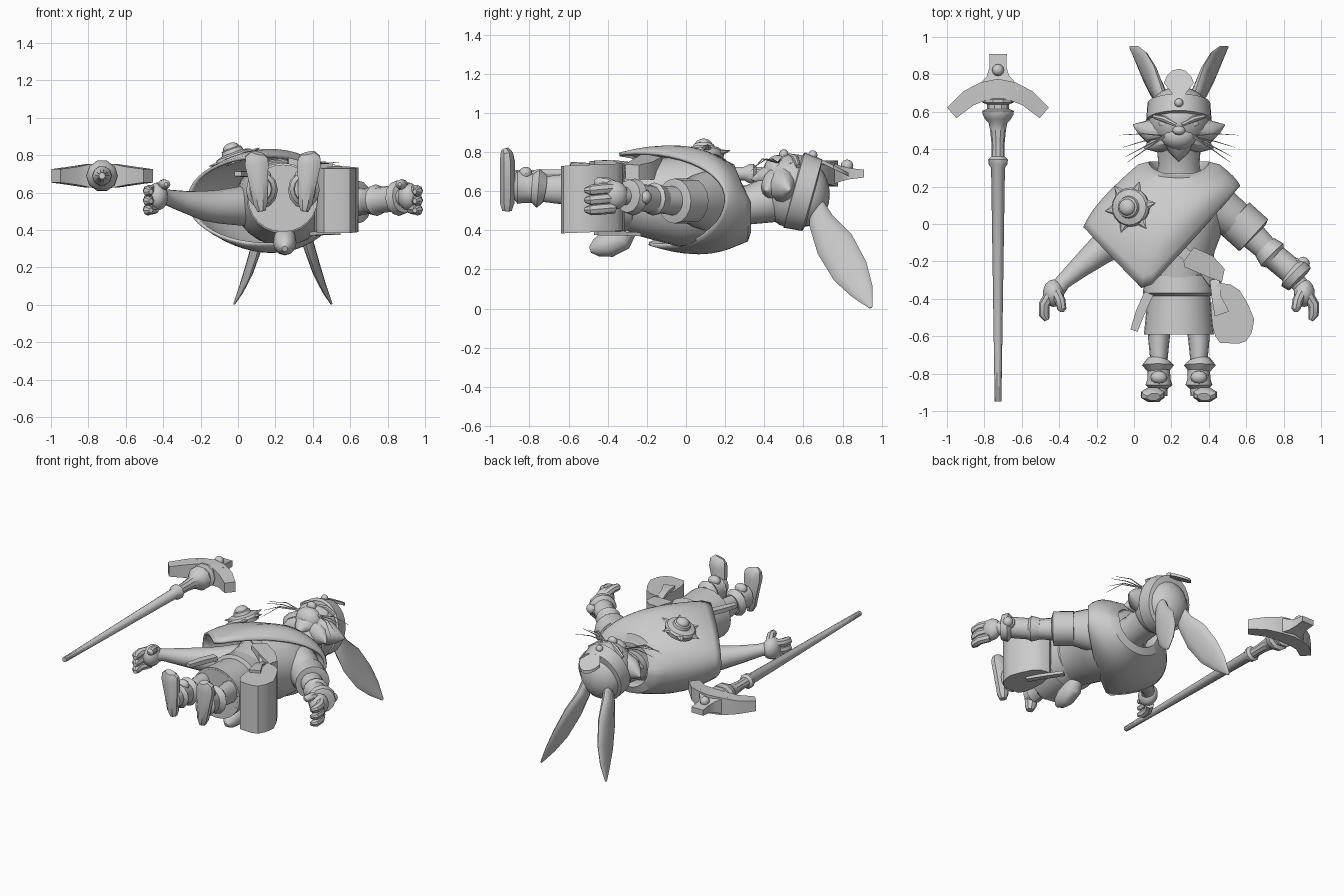
import bpy, bmesh, math
from mathutils import Vector, Matrix

grey = bpy.data.materials.new("plain_grey")
grey.diffuse_color = (0.6, 0.6, 0.6, 1)
X, Y, Z = Vector((1, 0, 0)), Vector((0, 1, 0)), Vector((0, 0, 1))
MID = 0.24                      # body symmetry line


def finish(name, bm):
    bmesh.ops.recalc_face_normals(bm, faces=bm.faces)
    me = bpy.data.meshes.new(name)
    bm.to_mesh(me)
    bm.free()
    me.materials.append(grey)
    ob = bpy.data.objects.new(name, me)
    bpy.context.collection.objects.link(ob)
    return ob


def tube(name, rows, n=16, ref=X, phase=0.0):
    """Loft of ellipses; each row is x, y, z, radius along ref, other radius."""
    bm = bmesh.new()
    ps = [Vector(r[:3]) for r in rows]
    rings = []
    for i, r in enumerate(rows):
        t = (ps[min(i + 1, len(ps) - 1)] - ps[max(i - 1, 0)]).normalized()
        u = (ref - t * ref.dot(t)).normalized()
        v = t.cross(u)
        rings.append([bm.verts.new(ps[i] + u * r[3] * math.cos(a) + v * r[4] * math.sin(a))
                      for a in [2 * math.pi * k / n + phase for k in range(n)]])
    for a, b in zip(rings, rings[1:]):
        for k in range(n):
            bm.faces.new((a[k], a[(k + 1) % n], b[(k + 1) % n], b[k]))
    bm.faces.new(rings[0])
    bm.faces.new(rings[-1])
    return finish(name, bm)


def bar(name, rows, ref=X):
    """Loft with a rectangular section."""
    q = math.sqrt(2)
    return tube(name, [(*r[:3], r[3] * q, r[4] * q) for r in rows], 4, ref, math.pi / 4)


def ball(name, c, r, n=16):
    bm = bmesh.new()
    bmesh.ops.create_uvsphere(bm, u_segments=n, v_segments=n // 2 + 2, radius=1,
                              matrix=Matrix.Translation(c) @ Matrix.Diagonal((*r, 1)))
    return finish(name, bm)


def slab(name, outline, low, high):
    """Extruded outline in xy; low and high give z at a point."""
    bm = bmesh.new()
    a = [bm.verts.new((x, y, low(x, y))) for x, y in outline]
    b = [bm.verts.new((x, y, high(x, y))) for x, y in outline]
    n = len(a)
    bm.faces.new(a)
    bm.faces.new(b)
    for k in range(n):
        bm.faces.new((a[k], a[(k + 1) % n], b[(k + 1) % n], b[k]))
    return finish(name, bm)


def side(rows, s):
    """Mirror rows to the other side of the body when s is 1."""
    return [((2 * MID - r[0]) if s == 1 else r[0], *r[1:]) for r in rows]


# staff
SX, SZ = -0.727, 0.69
tube("staff_shaft", [(SX, y, SZ, r, r) for y, r in
     [(-.95, .018), (.3, .037), (.32, .05), (.345, .053), (.36, .036), (.42, .034), (.5, .042),
      (.54, .05), (.56, .068), (.585, .082), (.605, .085), (.615, .06), (.64, .06),
      (.65, .085), (.665, .085), (.68, .05)]], 10)
half = [(-.974, .594, .037, .036), (-.885, .672, .046, .048), (-.805, .71, .05, .062)]
rows = [(x, y, SZ, w, h) for x, y, w, h in half]
rows += [(SX, .722, SZ, .054, .066)] + [(2 * SX - r[0], *r[1:]) for r in reversed(rows)]
bar("staff_crescent", rows, Y)
bar("staff_crest", [(SX, .72, SZ, .11, .06), (SX, .765, SZ, .085, .05), (SX, .79, SZ, .06, .04),
                    (SX, .84, SZ, .045, .028), (SX, .91, SZ, .047, .02)])
ball("staff_gem", (SX, .823, SZ + .04), (.032, .032, .032), 12)

# torso, belt and skirt
tube("torso", [(MID, y, z, a, b) for y, z, a, b in
     [(.27, .54, .15, .14), (.22, .54, .22, .19), (.1, .55, .26, .235), (-.02, .55, .24, .235),
      (-.15, .56, .19, .21), (-.3, .57, .17, .18)]], 24)
tube("belt", [(MID, y, .57, a, a * .98) for y, a in
     [(-.26, .165), (-.275, .182), (-.37, .193), (-.385, .17)]], 24)
tube("skirt", [(MID, y, .57, a, b) for y, a, b in
     [(-.36, .165, .165), (-.5, .178, .175), (-.59, .187, .18), (-.592, .175, .168), (-.42, .15, .15)]], 24)
tube("tail", [(.25, -.28, .42, .04, .04), (.25, -.33, .36, .06, .065), (.25, -.4, .33, .062, .07),
              (.25, -.46, .31, .045, .045), (.25, -.49, .3, .015, .015)], 12)

# poncho: collar rolled in, hem dropping to a point on one side
N, M = 48, 9


def hem_y(x, tip):
    if x < .06:
        return -.02 + (tip + .02) * (x + .265) / .325
    return tip + (.2 - tip) * (x - .06) / .5


bm = bmesh.new()
grid = []
for i in range(N):
    a = 2 * math.pi * i / N
    c, s = math.cos(a), math.sin(a)
    dip = .07 * max(0, s)
    collar = Vector((MID + .215 * c, .31 - dip, .54 + .19 * s))
    hx = .148 + .412 * c
    tip = -.28 - .08 * math.copysign(min(1, abs(s) * 2), s)      # longer in front
    hem = Vector((hx, hem_y(hx, tip), .56 + .235 * s))
    col = [Vector((MID + .13 * c, .24 - dip, .54 + .12 * s)),
           Vector((MID + .165 * c, .325 - dip, .54 + .15 * s)), collar]
    for k in range(1, M + 1):
        t = k / M
        e = math.sin(t * math.pi / 2)
        p = collar.lerp(hem, e)
        p.x = collar.x + (hem.x - collar.x) * (.5 * e + .5 * t)
        p.y = collar.y + (hem.y - collar.y) * t
        p.z += .045 * math.sin(math.pi * t) * s
        col.append(p)
    grid.append([bm.verts.new(p) for p in col])
for i in range(N):
    a, b = grid[i], grid[(i + 1) % N]
    for k in range(M + 2):
        bm.faces.new((a[k], b[k], b[k + 1], a[k + 1]))
poncho = finish("poncho", bm)
mod = poncho.modifiers.new("thickness", "SOLIDIFY")
mod.thickness, mod.offset = .018, 0

# spiked brooch
parts = [tube("brooch_disc", [(0, 0, z, r, r) for z, r in
              [(-.03, .1), (.0, .105), (.015, .095), (.025, .06), (.045, .055), (.055, .035)]], 20),
         ball("brooch_boss", (0, 0, .05), (.045, .045, .03))]
for k in range(6):
    a = 2 * math.pi * k / 6 + .15
    c, s = math.cos(a), math.sin(a)
    parts.append(tube("brooch_spike", [(.085 * c, .085 * s, -.005, .035, .016),
                                       (.145 * c, .145 * s, .0, .002, .002)], 6, Vector((-s, c, 0))))
for p in parts:
    p.matrix_world = Matrix.Translation((-.02, .09, .79)) @ Matrix.Rotation(-.35, 4, 'Y')

# bandolier, pouch, satchel and dagger
bar("bandolier", [(.14, -.06, .75, .03, .012), (.26, -.15, .765, .03, .012),
                  (.38, -.25, .74, .03, .012), (.46, -.36, .66, .03, .012)], Vector((1, 1, 0)))
slab("pouch", [(.265, -.2), (.32, -.125), (.42, -.17), (.485, -.24), (.47, -.31), (.4, -.285), (.27, -.23)],
     lambda x, y: .66, lambda x, y: .78 - .25 * (x - .3))
bar("satchel_strap", [(.43, -.3, .72, .025, .01), (.44, -.39, .75, .025, .01), (.47, -.48, .745, .04, .01)])
bar("satchel_back_strap", [(.4, -.24, .38, .02, .01), (.47, -.36, .385, .02, .01), (.53, -.46, .385, .02, .01)])
slab("satchel", [(.43, -.335), (.46, -.315), (.52, -.325), (.565, -.355), (.61, -.43), (.643, -.51), (.63, -.58),
                 (.6, -.625), (.56, -.64), (.46, -.635), (.435, -.6), (.42, -.55), (.41, -.45)],
     lambda x, y: .39 + .04 * (y + .5), lambda x, y: .735 + .04 * (y + .5))
bar("dagger", [(.08, -.37, .7, .025, .015), (.035, -.47, .7, .025, .015), (.0, -.57, .7, .02, .012)])

# head and hat
tube("neck", [(MID, .2, .52, .13, .11), (MID, .32, .53, .11, .1), (MID, .44, .56, .12, .12)], 20)
ball("head", (MID, .55, .6), (.165, .17, .19), 24)
ball("muzzle", (MID, .47, .7), (.095, .075, .085), 20)
ball("nose", (MID, .5, .785), (.035, .025, .03), 12)
tube("beard", [(MID, .43, .68, .08, .06), (MID, .38, .67, .05, .04), (MID, .335, .66, .003, .003)], 10)
tube("headband", [(MID, y, z, a, b) for y, z, a, b in
     [(.545, .608, .15, .17), (.553, .606, .175, .2), (.645, .58, .168, .19), (.653, .578, .14, .15)]], 28)
ball("cap", (MID, .615, .585), (.155, .12, .165), 20)
fan = [(MID, .65), (.16, .755), (.175, .79), (.205, .82), (MID, .83), (.275, .82), (.305, .79), (.32, .755)]
slab("hat_plate", fan, lambda x, y: .765 - .5 * (y - .65), lambda x, y: .785 - .5 * (y - .65))
ball("hat_gem", (MID, .648, .785), (.024, .024, .024), 12)

for s in (0, 1):
    # face
    tube("cheek_fur", side([(.18, .5, .63, .08, .11), (.08, .495, .62, .065, .075), (.035, .515, .61, .035, .045),
                            (-.005, .53, .6, .004, .004)], s), 12, Y)
    tube("jaw_fur", side([(.18, .45, .63, .06, .09), (.11, .43, .62, .05, .06), (.055, .405, .6, .003, .003)], s), 10, Y)
    ball("eye", side([(.165, .535, .735)], s)[0], (.035, .022, .03), 12)
    tube("brow", side([(.11, .575, .725, .012, .02), (.165, .56, .765, .018, .02), (.225, .53, .78, .012, .015)], s), 8, Y)
    for y0, y1, z1 in [(.49, .475, .74), (.475, .41, .76), (.46, .36, .73), (.45, .33, .7)]:
        tube("whisker", side([(.17, .47, .745, .004, .004), (.05, .5 * (y1 + y0), .765, .003, .003),
                              (-.08 + (.48 - y1) * .3, y1, z1, .001, .001)], s), 5, Y)
    tube("ear", side([(.155, .67, .54, .035, .03), (.14, .69, .45, .065, .034), (.105, .76, .33, .1, .028),
                      (.06, .84, .19, .095, .022), (.02, .9, .09, .06, .014), (-.02, .945, .005, .008, .005)], s),
         12, Vector((0, .88, .47)))

    # hands
    ball("palm", side([(-.43, -.37, .58)], s)[0], (.058, .075, .075), 14)
    for z in (.515, .565, .615):
        tube("finger", side([(-.445, -.37, z, .029, .029), (-.48, -.43, z - .005, .03, .03),
                             (-.48, -.485, z - .01, .028, .028), (-.465, -.515, z - .01, .013, .013)], s), 8)
    tube("thumb", side([(-.42, -.36, .62, .03, .03), (-.395, -.41, .645, .029, .029),
                        (-.385, -.455, .645, .024, .024), (-.385, -.47, .645, .01, .01)], s), 8)

    # legs and boots
    x = .133
    tube("leg", side([(x + .01, -.44, .59, .07, .085), (x, -.62, .61, .057, .08), (x, -.74, .61, .045, .065),
                      (x, -.84, .62, .05, .065), (x, -.92, .62, .045, .06)], s), 14)
    tube("shin_guard", side([(x, -.725, .61, .06, .075), (x - .005, -.755, .615, .085, .1), (x, -.785, .615, .06, .075),
                             (x, -.83, .62, .062, .08), (x, -.86, .62, .072, .085), (x, -.88, .62, .05, .06)], s), 12)
    ball("shin_knob", side([(x, -.82, .69)], s)[0], (.045, .035, .035), 12)
    foot = [(.125, -.915, .5, .023, .026), (.12, -.914, .54, .04, .04), (.11, -.913, .65, .054, .042),
            (.1, -.913, .75, .068, .042), (.1, -.916, .79, .064, .035), (.105, -.925, .812, .038, .022)]
    tube("boot", side(foot, s), 8, X, math.pi / 8)

# bare arm, sleeved arm with cuff and bracer
tube("bare_arm", [(.05, .02, .53, .11, .11), (-.1, -.09, .525, .09, .09), (-.18, -.14, .53, .08, .08),
                  (-.3, -.24, .555, .056, .056), (-.38, -.31, .575, .042, .042), (-.41, -.35, .58, .045, .045)], 16, Z)
tube("sleeve", [(.36, .14, .55, .17, .13), (.47, .07, .55, .14, .12), (.6, -.02, .55, .095, .095)], 18, Z)
tube("cuff", [(.535, .035, .55, .09, .09), (.54, .03, .55, .115, .115), (.64, -.06, .55, .115, .115),
              (.645, -.065, .55, .08, .08)], 16, Z)
tube("forearm", [(.6, -.03, .55, .08, .08), (.72, -.145, .555, .065, .065), (.82, -.24, .565, .052, .052),
                 (.9, -.34, .58, .045, .045)], 14, Z)
tube("bracer", [(.7, -.125, .555, .07, .07), (.74, -.165, .56, .085, .085), (.755, -.18, .56, .07, .07),
                (.84, -.25, .57, .07, .07), (.855, -.265, .57, .095, .095), (.885, -.295, .575, .085, .085),
                (.89, -.3, .575, .05, .05)], 12, Z)
ball("bracer_gem", (.905, -.21, .57), (.035, .035, .035), 12)
tube("bracer_gem_base", [(.85, -.24, .57, .05, .05), (.895, -.215, .57, .042, .042)], 10, Z)

# smooth shading with crisp edges
bpy.ops.object.select_all(action='DESELECT')
for ob in bpy.context.scene.objects:
    ob.select_set(True)
    bpy.context.view_layer.objects.active = ob
bpy.ops.object.shade_smooth_by_angle(angle=math.radians(35))
